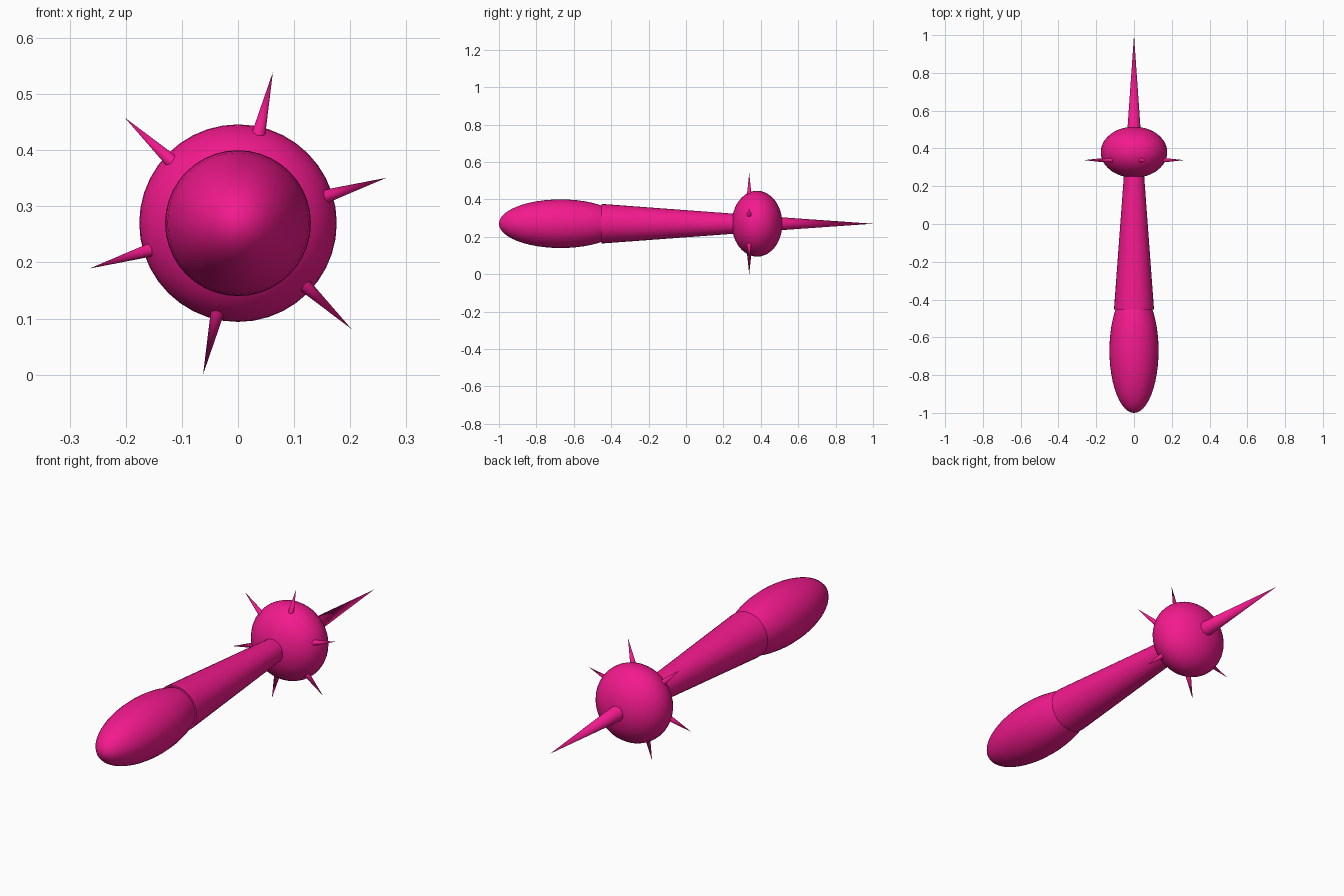
import bpy, math
from mathutils import Vector

if "Cube" in bpy.data.objects:
    bpy.data.objects.remove(bpy.data.objects["Cube"])

AXIS_Z = 0.27      # height of the long axis
SPIKE_COUNT = 6

pink = bpy.data.materials.new("pink")
pink.diffuse_color = (0.9, 0.01, 0.27, 1)
pink.use_nodes = True
pink.node_tree.nodes["Principled BSDF"].inputs["Base Color"].default_value = pink.diffuse_color


def finish(name):
    ob = bpy.context.object
    ob.name = name
    ob.data.materials.append(pink)
    bpy.ops.object.transform_apply(location=False, rotation=True, scale=True)
    bpy.ops.object.shade_smooth_by_angle(angle=math.radians(40))
    return ob


def ellipsoid(name, y, radius, length_radius):
    """Round body whose poles lie on the y axis."""
    bpy.ops.mesh.primitive_uv_sphere_add(segments=40, ring_count=24, radius=1,
                                         location=(0, y, AXIS_Z),
                                         rotation=(math.pi / 2, 0, 0))
    bpy.context.object.scale = (radius, radius, length_radius)
    return finish(name)


def taper(name, start, end, r1, r2, sides=32):
    """Cone or tapered cylinder running from start to end."""
    start, end = Vector(start), Vector(end)
    d = end - start
    bpy.ops.mesh.primitive_cone_add(vertices=sides, radius1=r1, radius2=r2,
                                    depth=d.length, location=(start + end) / 2,
                                    rotation=d.to_track_quat('Z', 'Y').to_euler())
    return finish(name)


# Handle: rounded grip, thin collar and tapered shaft
ellipsoid("grip", -0.67, 0.13, 0.33)
taper("collar", (0, -0.453, AXIS_Z), (0, -0.44, AXIS_Z), 0.105, 0.105)
taper("shaft", (0, -0.44, AXIS_Z), (0, 0.36, AXIS_Z), 0.105, 0.046)

# Head: flattened ball with a long point at the back
ellipsoid("head", 0.38, 0.176, 0.135)
taper("long_point", (0, 0.40, AXIS_Z), (0, 1.0, AXIS_Z), 0.042, 0)

# Ring of small spikes around the head
for i in range(SPIKE_COUNT):
    a = math.radians(17 + i * 360 / SPIKE_COUNT)
    base, tip = [(r * math.cos(a), 0.338, AXIS_Z + r * math.sin(a))
                 for r in (0.13, 0.2765)]
    taper(f"spike_{i + 1}", base, tip, 0.0155, 0, 16)
